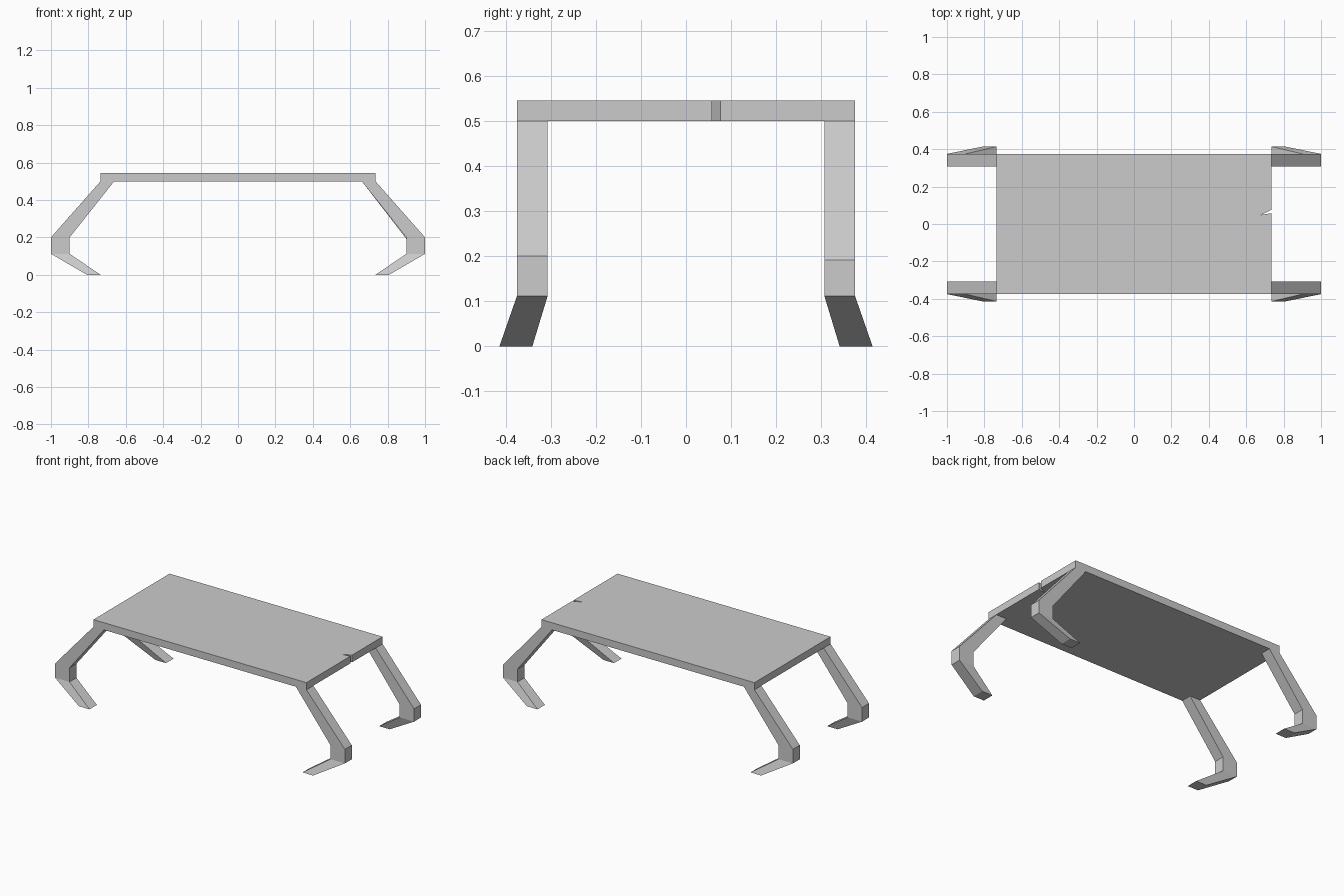
import bpy
import bmesh

if "Cube" in bpy.data.objects:
    bpy.data.objects.remove(bpy.data.objects["Cube"])


def new_object(name, bm):
    bmesh.ops.recalc_face_normals(bm, faces=bm.faces)
    mesh = bpy.data.meshes.new(name)
    bm.to_mesh(mesh)
    bm.free()
    obj = bpy.data.objects.new(name, mesh)
    bpy.context.collection.objects.link(obj)
    return obj


# Tabletop: flat slab with a small slanted nick in its right edge
outline = [(-0.735, -0.375), (0.735, -0.375), (0.735, 0.058), (0.677, 0.048),
           (0.735, 0.076), (0.735, 0.375), (-0.735, 0.375)]
bm = bmesh.new()
face = bm.faces.new([bm.verts.new((x, y, 0.5)) for x, y in outline])
extruded = bmesh.ops.extrude_face_region(bm, geom=[face], use_keep_orig=True)
top = [v for v in extruded["geom"] if isinstance(v, bmesh.types.BMVert)]
bmesh.ops.translate(bm, verts=top, vec=(0, 0, 0.045))
new_object("tabletop", bm)


# Legs: four rectangular sections (x inner, x outer, y inner, y outer, z)
def make_leg(name, sx, sy, knee):
    sections = [(0.662, 0.735, 0.307, 0.375, 0.5),
                (0.9, 1.0, 0.307, 0.375, knee),
                (0.9, 1.0, 0.307, 0.375, 0.112),
                (0.735, 0.808, 0.341, 0.414, 0.0)]
    bm = bmesh.new()
    rings = [[bm.verts.new((sx * x, sy * y, z))
              for x, y in ((x0, y0), (x1, y0), (x1, y1), (x0, y1))]
             for x0, x1, y0, y1, z in sections]
    for a, b in zip(rings, rings[1:]):
        for i in range(4):
            j = (i + 1) % 4
            bm.faces.new((a[i], a[j], b[j], b[i]))
    bm.faces.new(rings[0])
    bm.faces.new(rings[-1])
    new_object(name, bm)


make_leg("front_left_leg", -1, -1, 0.2)
make_leg("front_right_leg", 1, -1, 0.2)
make_leg("back_left_leg", -1, 1, 0.2)
make_leg("back_right_leg", 1, 1, 0.192)
